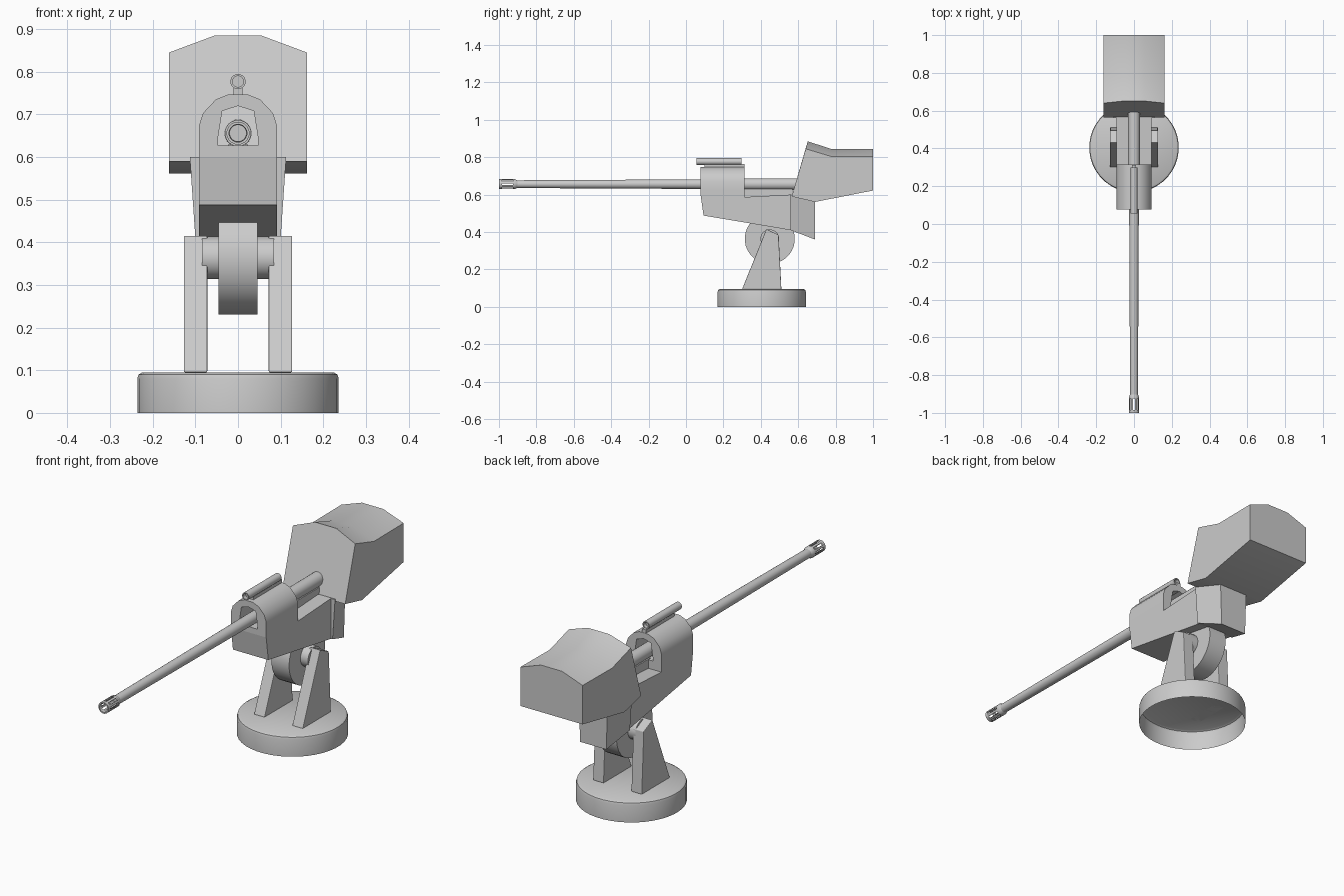
import bpy, bmesh, math
from mathutils import Vector

if "Cube" in bpy.data.objects:
    bpy.data.objects.remove(bpy.data.objects["Cube"])


def finish(name, bm, smooth=True, bevel=0):
    bmesh.ops.remove_doubles(bm, verts=bm.verts, dist=1e-5)
    bmesh.ops.recalc_face_normals(bm, faces=bm.faces)
    me = bpy.data.meshes.new(name)
    bm.to_mesh(me)
    bm.free()
    ob = bpy.data.objects.new(name, me)
    bpy.context.collection.objects.link(ob)
    if smooth:
        bpy.ops.object.select_all(action='DESELECT')
        ob.select_set(True)
        bpy.context.view_layer.objects.active = ob
        bpy.ops.object.shade_smooth_by_angle(angle=math.radians(32))
    if bevel:
        mod = ob.modifiers.new("edge_bevel", 'BEVEL')
        mod.width, mod.segments = bevel, 2
    return ob


def loft(name, rings, **kw):
    """Closed solid through matching rings of 3D points."""
    bm = bmesh.new()
    vs = [[bm.verts.new(p) for p in r] for r in rings]
    n = len(rings[0])
    for a, b in zip(vs, vs[1:]):
        for i in range(n):
            j = (i + 1) % n
            bm.faces.new((a[i], a[j], b[j], b[i]))
    bm.faces.new(vs[0])
    bm.faces.new(vs[-1])
    return finish(name, bm, **kw)


def side_prism(name, pts, x0, x1, **kw):
    return loft(name, [[(x, y, z) for y, z in pts] for x in (x0, x1)], **kw)


def lathe(name, prof, centre, axis, n=24, slots=None):
    """Turn (radius, distance) points around an axis; slots = bands with every other face cut."""
    bm = bmesh.new()
    c = Vector(centre)
    rings = []
    for r, t in prof:
        ring = []
        for i in range(n):
            a = 2 * math.pi * (i + 0.5) / n
            u, v = r * math.cos(a), r * math.sin(a)
            p = {'x': (t, u, v), 'y': (u, t, v), 'z': (u, v, t)}[axis]
            ring.append(bm.verts.new(c + Vector(p)))
        rings.append(ring)
    for k, (a, b) in enumerate(zip(rings, rings[1:])):
        for i in range(n):
            if slots and k in slots and i % 2:
                continue
            j = (i + 1) % n
            bm.faces.new((a[i], a[j], b[j], b[i]))
    bmesh.ops.remove_doubles(bm, verts=bm.verts, dist=1e-5)
    bmesh.ops.dissolve_degenerate(bm, edges=bm.edges, dist=1e-6)
    return finish(name, bm)


# Turntable base: a shell left open underneath
lathe("base", [(.237, 0), (.237, .08), (.234, .09), (.225, .095), (0, .095)],
      (0, .405, 0), 'z', 40)

# Two support legs
for side, x0, x1 in (("left", -.127, -.072), ("right", .072, .127)):
    side_prism("leg_" + side, [(.30, .095), (.43, .416), (.495, .385), (.51, .095)],
               x0, x1, bevel=.003, smooth=False)

# Elevation wheel and axle
lathe("elevation_wheel", [(0, -.046), (.134, -.046), (.134, .046), (0, .046)],
      (0, .448, .364), 'x', 32)
lathe("axle", [(0, -.085), (.05, -.085), (.05, .085), (0, .085)],
      (0, .448, .364), 'x', 24)

# Gun body
side_prism("body", [(.078, .627), (.078, .6), (.094, .488), (.56, .41),
                    (.56, .60), (.314, .587), (.314, .627)], -.092, .092, smooth=False)

# Arched hood with a tunnel for the barrel
half_out = [(.092, .627), (.092, .672), (.082, .703), (.052, .735), (.022, .747)]
half_in = [(.047, .627), (.047, .645), (.037, .708)]
arch = (half_out + [(-x, z) for x, z in reversed(half_out)]
        + [(-x, z) for x, z in half_in] + [(0, .72)] + list(reversed(half_in)))
loft("hood", [[(x, y, z) for x, z in arch] for y in (.078, .314)])

# Rear bracket, narrowing towards the back
loft("rear_bracket", [
    [(-.10, .56, .41), (.10, .56, .41), (.113, .56, .60), (-.113, .56, .60)],
    [(-.068, .69, .36), (.068, .69, .36), (.075, .69, .575), (-.075, .69, .575)],
], smooth=False)


# Rear housing: sloped front, arched top
def housing_ring(y_low, z_low, y_shoulder, z_shoulder, y_crown, z_crown):
    half = [(.162, y_low, z_low), (.162, y_shoulder, z_shoulder), (.055, y_crown, z_crown)]
    return half + [(-x, y, z) for x, y, z in reversed(half)]


loft("rear_housing", [
    housing_ring(.565, .590, .640, .845, .651, .885),
    housing_ring(.690, .561, .780, .803, .780, .843),
    housing_ring(1.0, .622, 1.0, .805, 1.0, .843),
])

# Barrel, recoil sleeve and guide rail
bore = (0, 0, .656)
lathe("barrel", [(.020, -.915), (.021, -.9), (.026, .1), (.026, .5)], bore, 'y', 20)
lathe("recoil_sleeve", [(0, .24), (.031, .24), (.032, .60), (0, .60)], bore, 'y', 20)
side_prism("guide_rail", [(.30, .58), (.30, .63), (.57, .63), (.57, .59)],
           -.024, .024, smooth=False)

# Slotted hollow muzzle
lathe("muzzle", [(.020, -.90), (.027, -.915), (.027, -.925), (.027, -.985), (.027, -1.0),
                 (.021, -1.0), (.021, -.985), (.021, -.925), (.021, -.90), (0, -.90)],
      bore, 'y', 16, slots=(2, 6))

# Sight tube and its mount
lathe("sight_tube", [(0, .075), (.013, .075), (.013, .056), (.018, .056), (.018, .298),
                     (.013, .298), (.013, .28), (0, .28)], (0, 0, .777), 'y', 16)
side_prism("sight_mount", [(.10, .74), (.10, .763), (.312, .763), (.312, .74)],
           -.01, .01, smooth=False)
